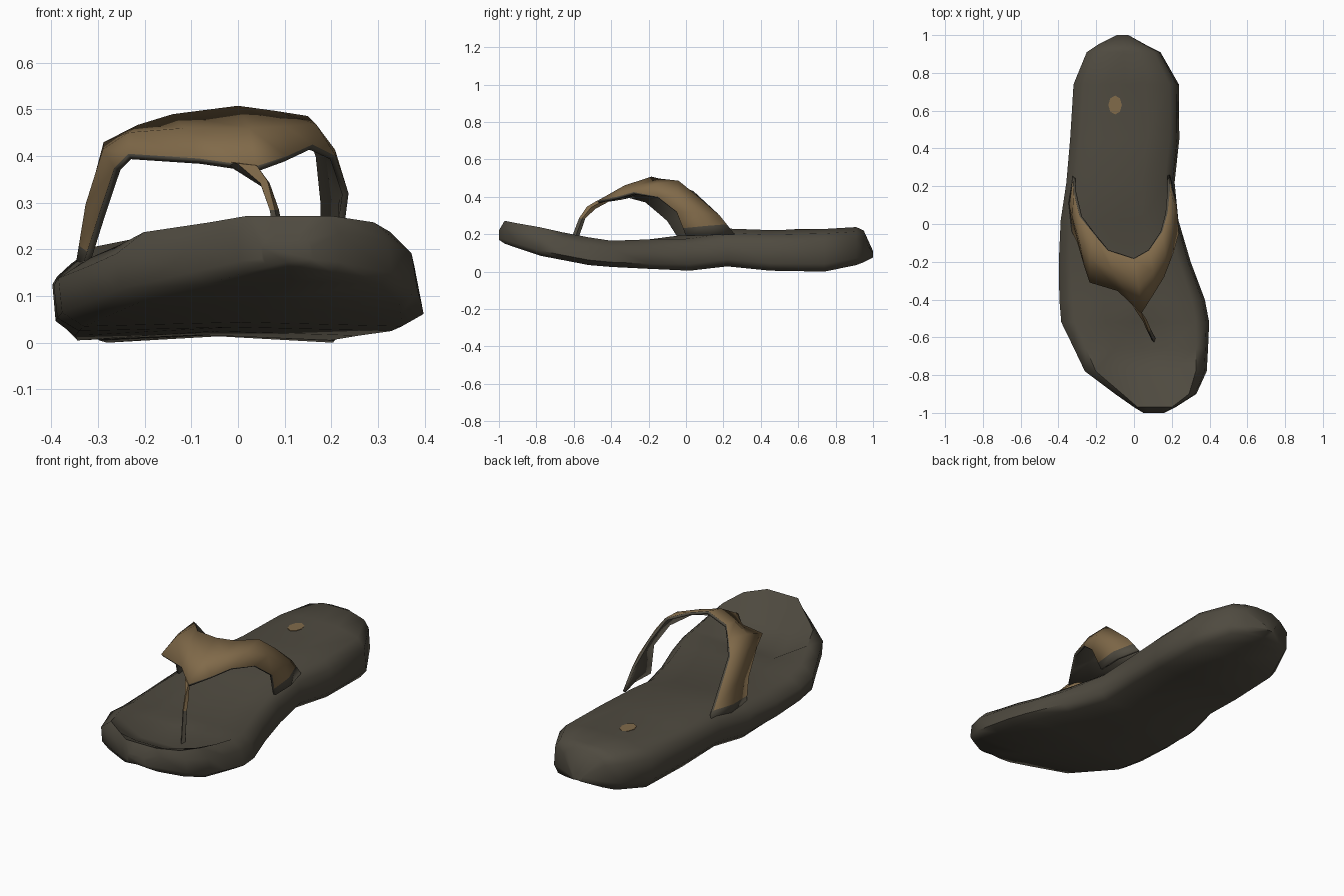
import bpy, bmesh, math
from mathutils import Vector

cube = bpy.data.objects.get("Cube")
if cube:
    bpy.data.objects.remove(cube)


def material(name, rgb):
    m = bpy.data.materials.new(name)
    m.use_nodes = True
    m.diffuse_color = (*rgb, 1)
    bsdf = next(n for n in m.node_tree.nodes if n.type == 'BSDF_PRINCIPLED')
    bsdf.inputs["Base Color"].default_value = (*rgb, 1)
    return m


RUBBER = material("dark olive rubber", (0.078, 0.069, 0.051))
LEATHER = material("tan leather", (0.22, 0.145, 0.068))


def finish(name, bm, mats, angle):
    bmesh.ops.recalc_face_normals(bm, faces=bm.faces)
    mesh = bpy.data.meshes.new(name)
    bm.to_mesh(mesh)
    bm.free()
    for m in mats:
        mesh.materials.append(m)
    ob = bpy.data.objects.new(name, mesh)
    bpy.context.collection.objects.link(ob)
    bpy.ops.object.select_all(action='DESELECT')
    ob.select_set(True)
    bpy.context.view_layer.objects.active = ob
    bpy.ops.object.shade_smooth_by_angle(angle=math.radians(angle))
    return ob


def loft(bm, rings, closed):
    rows = [[bm.verts.new(p) for p in ring] for ring in rings]
    for a, b in zip(rows, rows[1:]):
        n = len(a)
        for i in range(n if closed else n - 1):
            j = (i + 1) % n
            bm.faces.new((a[i], a[j], b[j], b[i]))
    if closed:
        bm.faces.new(rows[0])
        bm.faces.new(rows[-1])


# Sole: stations from toe to heel as y, right x, left x, bottom z, top z, dip
# The dip makes a hollow behind the toe lip, around the post
stations = [
    (-1.0, 0.05, 0.16, 0.17, 0.22, 0),
    (-0.97, 0.0, 0.22, 0.15, 0.272, 0),
    (-0.9, -0.1, 0.33, 0.125, 0.258, 0.015),
    (-0.78, -0.26, 0.385, 0.085, 0.237, 0.055),
    (-0.66, -0.317, 0.392, 0.062, 0.21, 0.08),
    (-0.52, -0.385, 0.398, 0.035, 0.183, 0.015),
    (-0.4, -0.395, 0.375, 0.025, 0.165, 0),
    (-0.2, -0.398, 0.3, 0.015, 0.172, 0),
    (0.02, -0.388, 0.235, 0.005, 0.2, 0),
    (0.22, -0.358, 0.215, 0.028, 0.23, 0),
    (0.45, -0.338, 0.24, 0.005, 0.222, 0),
    (0.74, -0.32, 0.237, 0.0, 0.228, 0),
    (0.91, -0.25, 0.14, 0.035, 0.238, 0),
    (0.95, -0.19, 0.06, 0.05, 0.22, 0),
    (1.0, -0.09, -0.03, 0.075, 0.11, 0),
]
section = [(0.01, 0.2), (0, 0.7), (0.09, 1), (0.3, 1), (0.5, 1), (0.7, 1),
           (0.91, 1), (0.98, 0.7), (1, 0.18), (0.94, 0), (0.5, 0.06), (0.07, 0)]
rings = []
for y, right, left, low, high, dip in stations:
    ring = []
    for u, v in section:
        z = low + (high - low) * v
        if v == 1:
            # Hollow in the middle at the toe, rounded rim from arch to heel
            rim = 0.024 if y > 0 else 0
            z -= dip if 0.2 < u < 0.8 else rim
        ring.append((right + (left - right) * u, y, z))
    rings.append(ring)
bm = bmesh.new()
loft(bm, rings, True)
finish("sole", bm, [RUBBER], 65)

# Strap: matching back and front edges, from right foot over to left foot,
# drawn out to a point at the middle of the front edge
back = [(-0.325, 0.26, 0.18), (-0.32, 0.17, 0.31), (-0.288, 0.04, 0.43),
        (-0.215, -0.05, 0.467), (-0.14, -0.14, 0.49), (0, -0.185, 0.508),
        (0.08, -0.14, 0.497), (0.15, -0.04, 0.486), (0.178, 0.06, 0.405),
        (0.19, 0.18, 0.3), (0.19, 0.26, 0.2)]
front = [(-0.335, -0.03, 0.16), (-0.3, -0.1, 0.27), (-0.265, -0.22, 0.375),
         (-0.235, -0.31, 0.405), (-0.085, -0.355, 0.395), (0.038, -0.475, 0.378),
         (0.105, -0.37, 0.4), (0.16, -0.28, 0.425), (0.21, -0.15, 0.4),
         (0.237, -0.05, 0.32), (0.22, 0, 0.19)]
bm = bmesh.new()
rings = []
for b, f in zip(back, front):
    b, f = Vector(b), Vector(f)
    middle = b.lerp(f, 0.5)
    out = Vector((middle.x + 0.06, 0, middle.z - 0.2)).normalized()
    rings.append((b, middle + out * 0.018, f))
loft(bm, rings, False)
# Split near the feet so the dark anchors have a clean, slightly tilted edge
cut, tilt = Vector((0, 0, 0.22)), Vector((-0.06, -0.1, 1))
bmesh.ops.bisect_plane(bm, geom=bm.verts[:] + bm.edges[:] + bm.faces[:],
                       plane_co=cut, plane_no=tilt)
for f in bm.faces:
    f.material_index = 1 if (f.calc_center_median() - cut).dot(tilt) < 0 else 0
strap = finish("strap", bm, [LEATHER, RUBBER], 60)
# Make the outside face upward so the lining is on the inner side
if sum(p.normal.z for p in strap.data.polygons) < 0:
    strap.data.flip_normals()
solid = strap.modifiers.new("thickness", 'SOLIDIFY')
solid.thickness = 0.014
solid.offset = -1
solid.material_offset = 1
solid.material_offset_rim = 1

# Toe post: a fin under the strap's point, tapering to a thin dark stem.
# Each pair is the front and the back edge of the blade
blade = [((0.04, -0.475, 0.38), (-0.04, -0.38, 0.392)),
         ((0.063, -0.53, 0.347), (0.05, -0.485, 0.335)),
         ((0.079, -0.572, 0.285), (0.076, -0.538, 0.285)),
         ((0.11, -0.635, 0.12), (0.106, -0.595, 0.12))]
bm = bmesh.new()
rings = []
for f, b in blade:
    f, b = Vector(f), Vector(b)
    middle, side = f.lerp(b, 0.4), Vector((0.01, 0.004, 0))
    rings.append((f, middle + side, b, middle - side))
loft(bm, rings, True)
bm.normal_update()
bmesh.ops.recalc_face_normals(bm, faces=bm.faces)
for f in bm.faces:
    dark = f.calc_center_median().z < 0.28 or f.normal.z < -0.3
    f.material_index = 1 if dark else 0
finish("toe_post", bm, [LEATHER, RUBBER], 40)

# Heel mark: thin oval plate
bm = bmesh.new()
bmesh.ops.create_cone(bm, cap_ends=True, segments=8, radius1=1, radius2=1, depth=1)
bmesh.ops.scale(bm, verts=bm.verts, vec=(0.036, 0.05, 0.006))
bmesh.ops.translate(bm, verts=bm.verts, vec=(-0.1, 0.63, 0.225))
finish("heel_mark", bm, [LEATHER], 30)
